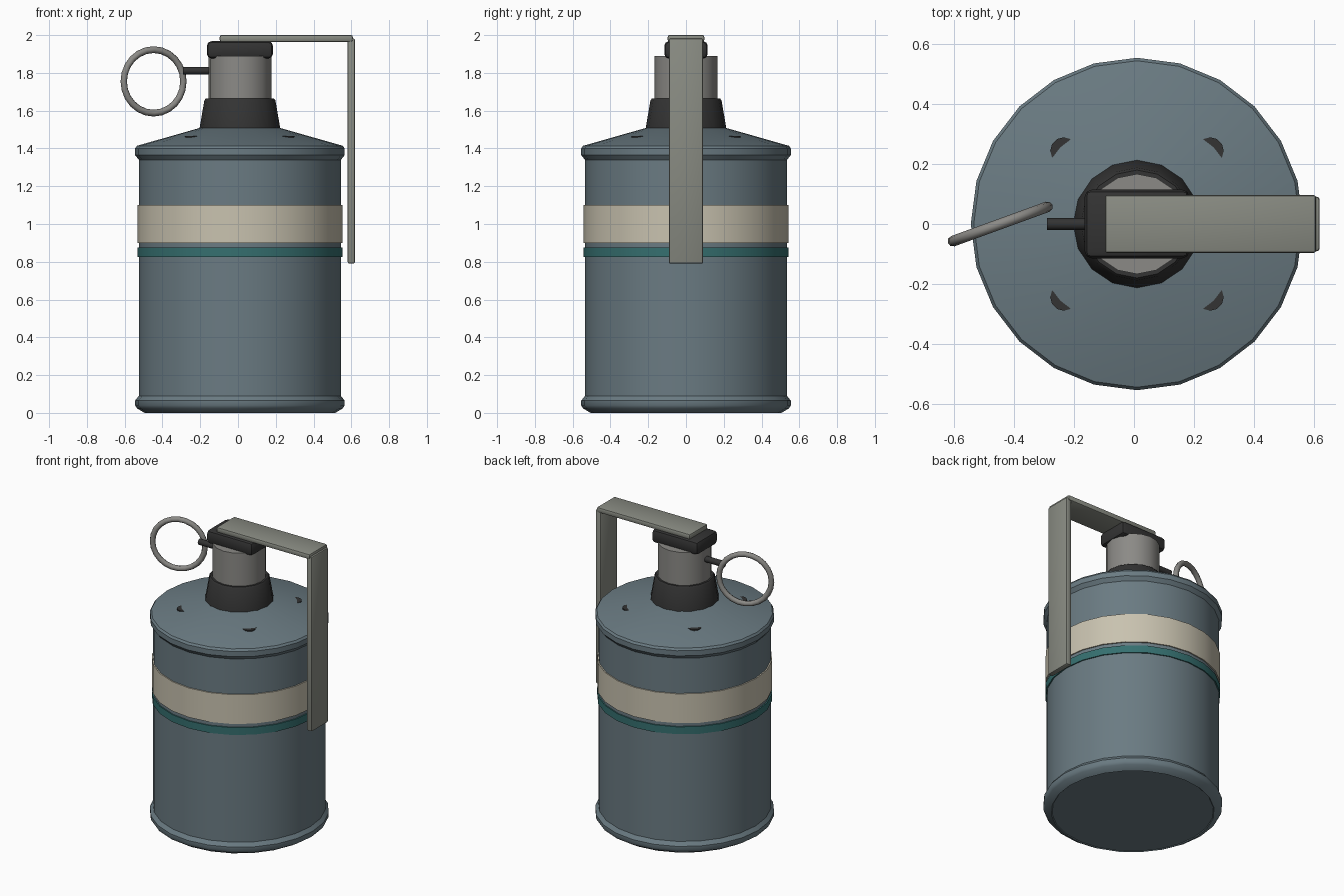
import bpy, bmesh
from math import cos, sin, pi, radians

if "Cube" in bpy.data.objects:
    bpy.data.objects.remove(bpy.data.objects["Cube"], do_unlink=True)

AXIS_X = 0.01  # the canister axis sits slightly off centre


def material(name, r, g, b):
    m = bpy.data.materials.new(name)
    m.use_nodes = True
    m.diffuse_color = (r, g, b, 1)
    m.node_tree.nodes["Principled BSDF"].inputs["Base Color"].default_value = (r, g, b, 1)
    return m


BLUE = material("blue grey paint", 0.145, 0.198, 0.225)
CREAM = material("cream paint", 0.58, 0.54, 0.43)
TEAL = material("teal paint", 0.036, 0.16, 0.16)
BLACK = material("dark plastic", 0.033, 0.033, 0.033)
LEVER = material("lever metal", 0.25, 0.26, 0.225)
STEEL = material("steel", 0.26, 0.255, 0.24)


def finish(obj, name, mat, angle=35):
    obj.name = obj.data.name = name
    obj.data.materials.append(mat)
    bpy.ops.object.select_all(action='DESELECT')
    obj.select_set(True)
    bpy.context.view_layer.objects.active = obj
    bpy.ops.object.shade_smooth_by_angle(angle=radians(angle))
    return obj


def lathe(name, profile, sides, mat, x=AXIS_X, y=0, angle=35):
    """Closed solid turned about a vertical axis from (radius, z) points."""
    bm = bmesh.new()
    rings = [[bm.verts.new((r * cos(2 * pi * i / sides), r * sin(2 * pi * i / sides), z))
              for i in range(sides)] for r, z in profile]
    for a, b in zip(rings, rings[1:]):
        for i in range(sides):
            j = (i + 1) % sides
            bm.faces.new((a[i], a[j], b[j], b[i]))
    bm.faces.new(rings[0][::-1])
    bm.faces.new(rings[-1])
    mesh = bpy.data.meshes.new(name)
    bm.to_mesh(mesh)
    bm.free()
    obj = bpy.data.objects.new(name, mesh)
    bpy.context.collection.objects.link(obj)
    obj.location = (x, y, 0)
    return finish(obj, name, mat, angle)


def box(name, low, high, bevel, mat, segments=2):
    bpy.ops.mesh.primitive_cube_add(size=1, location=[(a + b) / 2 for a, b in zip(low, high)])
    obj = bpy.context.object
    obj.scale = [b - a for a, b in zip(low, high)]
    bpy.ops.object.transform_apply(location=False, rotation=False, scale=True)
    mod = obj.modifiers.new("rounded edges", 'BEVEL')
    mod.width = bevel
    mod.segments = segments
    bpy.ops.object.modifier_apply(modifier=mod.name)
    return finish(obj, name, mat)


# Canister with rolled rims and a sloping shoulder
lathe("canister", [(0.5, 0.005), (0.505, 0), (0.545, 0.024), (0.555, 0.04), (0.555, 0.065),
                   (0.535, 0.09), (0.535, 1.34), (0.555, 1.365), (0.555, 1.4),
                   (0.545, 1.414), (0.2, 1.512)], 24, BLUE)

# Painted bands
lathe("cream_band", [(0.543, 0.9), (0.543, 1.1)], 24, CREAM)
lathe("teal_band", [(0.543, 0.825), (0.543, 0.875)], 24, TEAL)

# Small vents set into the shoulder
for i in range(4):
    a = pi / 4 + i * pi / 2
    lathe(f"vent_{i + 1}", [(0.045, 1.42), (0.045, 1.466)], 12, BLACK,
          AXIS_X + 0.346 * cos(a), 0.346 * sin(a))

# Fuse assembly
lathe("collar", [(0.215, 1.49), (0.213, 1.51), (0.188, 1.655), (0.18, 1.665)], 16, BLACK)
lathe("neck", [(0.167, 1.6), (0.167, 1.89)], 16, STEEL)
box("fuse_head", (-0.165, -0.115, 1.876), (0.185, 0.115, 1.968), 0.025, BLACK)

# Safety lever
box("lever_top", (-0.097, -0.097, 1.964), (0.608, 0.097, 2.0), 0.01, LEVER)
box("lever_arm", (0.58, -0.091, 0.79), (0.62, 0.091, 1.982), 0.01, LEVER)

# Pin and pull ring
bpy.ops.mesh.primitive_cylinder_add(vertices=12, radius=0.02, depth=0.19,
                                    location=(-0.195, 0, 1.812), rotation=(0, pi / 2, 0))
finish(bpy.context.object, "pin", BLACK)
bpy.ops.mesh.primitive_torus_add(major_segments=24, minor_segments=8, major_radius=0.168,
                                 minor_radius=0.018, location=(-0.447, 0, 1.755),
                                 rotation=(pi / 2, 0, radians(20)))
finish(bpy.context.object, "pull_ring", STEEL, 60)
